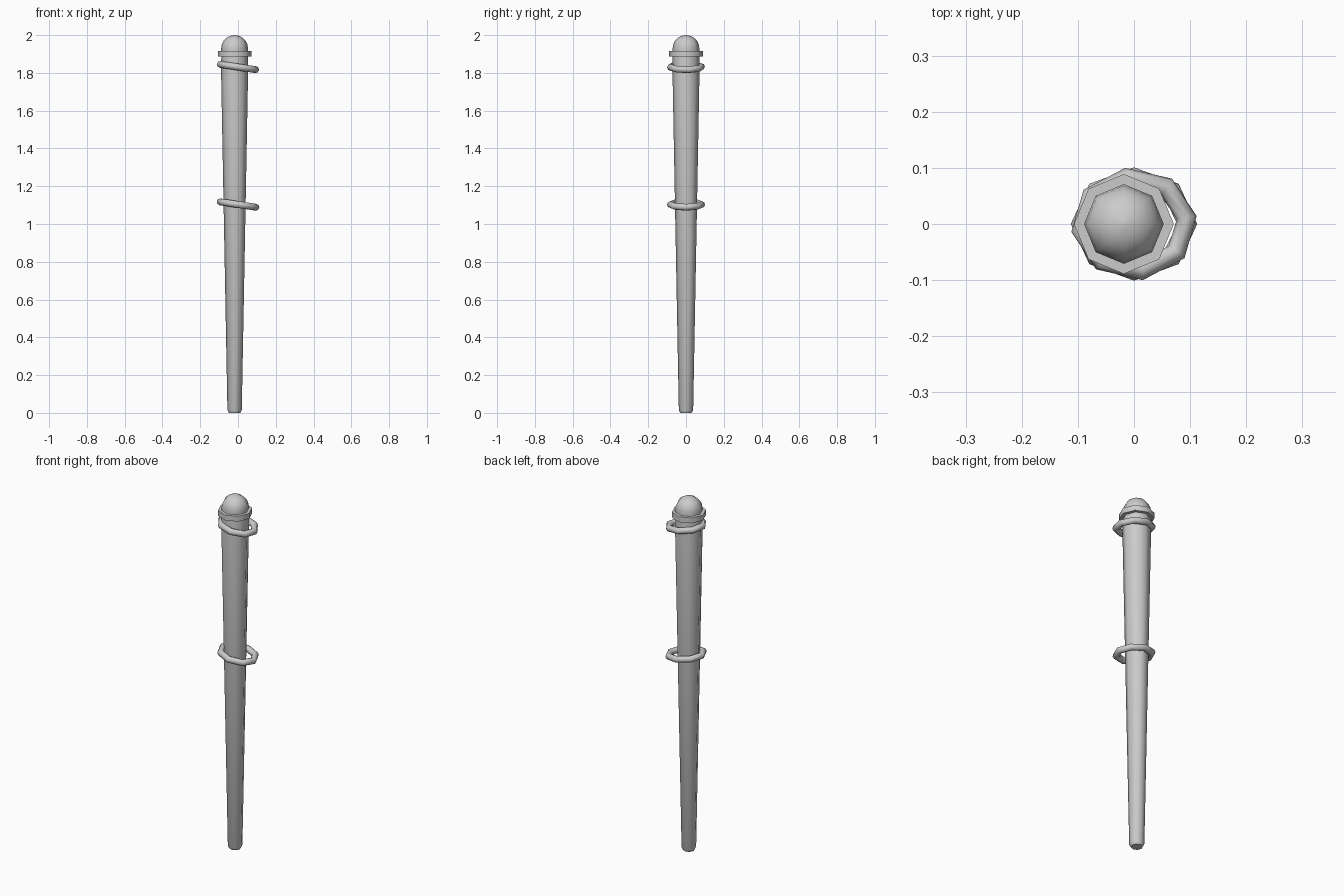
import bpy, bmesh, math

if "Cube" in bpy.data.objects:
    bpy.data.objects.remove(bpy.data.objects["Cube"])

SIDES = 8
AXIS_X = -0.018


def finish(name, bm, loc, tilt=0.0):
    bmesh.ops.recalc_face_normals(bm, faces=bm.faces)
    mesh = bpy.data.meshes.new(name)
    bm.to_mesh(mesh)
    bm.free()
    ob = bpy.data.objects.new(name, mesh)
    ob.location = loc
    ob.rotation_euler.y = tilt
    bpy.context.collection.objects.link(ob)
    bpy.ops.object.select_all(action='DESELECT')
    ob.select_set(True)
    bpy.context.view_layer.objects.active = ob
    bpy.ops.object.shade_smooth_by_angle(angle=math.radians(50))
    return ob


def lathe(name, profile):
    """Eight-sided solid from (radius, z) points, capped at both ends."""
    bm = bmesh.new()
    rows = [[bm.verts.new((r * math.cos(i * math.tau / SIDES),
                           r * math.sin(i * math.tau / SIDES), z))
             for i in range(SIDES)] for r, z in profile]
    for a, b in zip(rows, rows[1:]):
        for i in range(SIDES):
            j = (i + 1) % SIDES
            bm.faces.new((a[i], a[j], b[j], b[i]))
    bm.faces.new(rows[0])
    bm.faces.new(rows[-1])
    return finish(name, bm, (AXIS_X, 0, 0))


def ring(name, z, phase, rx=0.096, ry=0.083, tube=0.018, tube_sides=8):
    """Loose, slightly oval faceted hoop, drooping towards +x."""
    bm = bmesh.new()
    rows = []
    for i in range(SIDES):
        a = phase + i * math.tau / SIDES
        row = []
        for k in range(tube_sides):
            t = k * math.tau / tube_sides
            d = tube * math.cos(t)
            row.append(bm.verts.new(((rx + d) * math.cos(a),
                                     (ry + d) * math.sin(a),
                                     tube * math.sin(t))))
        rows.append(row)
    for i in range(SIDES):
        a, b = rows[i], rows[(i + 1) % SIDES]
        for k in range(tube_sides):
            m = (k + 1) % tube_sides
            bm.faces.new((a[k], b[k], b[m], a[m]))
    return finish(name, bm, (0, 0, z), math.radians(8.5))


# Tapered shaft with a small bevel at the foot
lathe("shaft", [(0.030, 0.0), (0.038, 0.015), (0.072, 1.83), (0.070, 1.89)])

# Flat collar below the tip
lathe("collar", [(0.089, 1.887), (0.089, 1.917)])

# Rounded tip
dome = [(0.071, 1.91)]
for k in range(6):
    a = math.radians(k * 17)
    dome.append((0.071 * math.cos(a), 1.93 + 0.07 * math.sin(a)))
dome.append((0.001, 2.0))
lathe("tip", dome)

# Two hanging hoops
ring("upper_ring", 1.831, math.radians(8))
ring("lower_ring", 1.103, 0.0)
